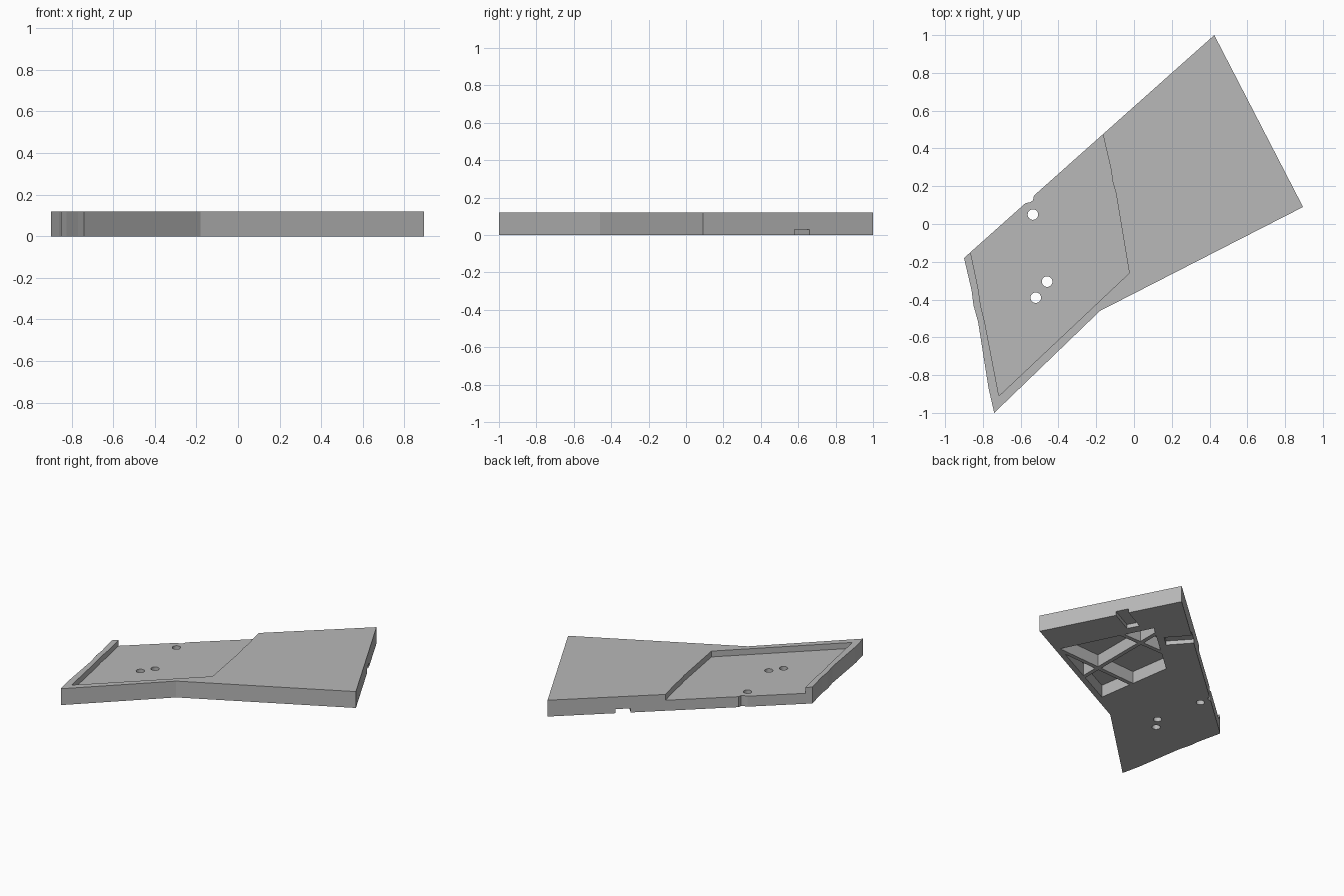
import bpy, bmesh
from mathutils import Vector

cube = bpy.data.objects.get("Cube")
if cube:
    bpy.data.objects.remove(cube)

grey = bpy.data.materials.new("plain_grey")
grey.use_nodes = True
colour = (0.48, 0.48, 0.48, 1)
grey.diffuse_color = colour
grey.node_tree.nodes["Principled BSDF"].inputs["Base Color"].default_value = colour

HEIGHT, FLOOR = 0.12, 0.077


def prism(name, outline, z0, z1):
    """Extrude a flat outline between two heights."""
    bm = bmesh.new()
    face = bm.faces.new([bm.verts.new((x, y, z0)) for x, y in outline])
    top = bmesh.ops.extrude_face_region(bm, geom=[face])["geom"]
    moved = [v for v in top if isinstance(v, bmesh.types.BMVert)]
    bmesh.ops.translate(bm, vec=(0, 0, z1 - z0), verts=moved)
    bmesh.ops.recalc_face_normals(bm, faces=bm.faces)
    mesh = bpy.data.meshes.new(name)
    bm.to_mesh(mesh)
    bm.free()
    mesh.materials.append(grey)
    obj = bpy.data.objects.new(name, mesh)
    bpy.context.collection.objects.link(obj)
    return obj


def cut(target, cutter):
    """Subtract the cutter, then discard it."""
    mod = target.modifiers.new(cutter.name, "BOOLEAN")
    mod.operation, mod.solver, mod.object = "DIFFERENCE", "EXACT", cutter
    cutter.hide_render = True
    bpy.context.view_layer.objects.active = target
    bpy.ops.object.modifier_apply(modifier=mod.name)
    bpy.data.objects.remove(cutter)


def bar(name, start, end, width, z0, z1):
    """Straight bar of a given width between two points."""
    a, b = Vector(start), Vector(end)
    d = (b - a).normalized() * width / 2
    side = Vector((-d.y, d.x))
    return prism(name, [a + side, a - side, b - side, b + side], z0, z1)


# Angled plate with a small nick in its long edge
plate = prism("angled_plate", [
    (-0.9, -0.18), (-0.86, -0.35), (-0.85, -0.43), (-0.825, -0.52),
    (-0.77, -0.87), (-0.74, -1), (-0.18, -0.46), (0.895, 0.09), (0.425, 1),
    (-0.53, 0.15), (-0.535, 0.125), (-0.55, 0.115), (-0.575, 0.11)], 0, HEIGHT)

# Shallow tray in the upper face, open along the long edge
cut(plate, prism("tray_cutter", [
    (-0.865, -0.15), (-0.825, -0.34), (-0.812, -0.43), (-0.79, -0.52),
    (-0.715, -0.91), (-0.025, -0.26), (-0.095, 0.16), (-0.112, 0.22),
    (-0.122, 0.29), (-0.165, 0.475), (-0.35, 0.7), (-1.0, 0.1)], FLOOR, 0.3))

# Screw holes
for x, y in [(-0.535, 0.05), (-0.46, -0.305), (-0.52, -0.39)]:
    bpy.ops.mesh.primitive_cylinder_add(vertices=24, radius=0.028, depth=0.5, location=(x, y, 0))
    hole = bpy.context.object
    hole.name = "hole_cutter"
    hole.data.materials.append(grey)
    cut(plate, hole)

# Slots under two edges
cut(plate, bar("right_slot", (0.453, 0.532), (0.72, 0.67), 0.09, -0.1, 0.03))
cut(plate, bar("back_slot", (0.17, 0.525), (-0.03, 0.748), 0.1, -0.1, 0.03))

# Underside pocket divided by thin ribs
pocket = prism("pocket_cutter", [(0.64, 0), (0.34, 0.61), (-0.07, 0.25), (0.015, -0.315)],
               -0.1, 0.09)
for start, end in [((0.28, -0.6), (0.28, 0.9)),
                   ((-0.5, -0.085), (0.9, 0.0)),
                   ((-0.5, 0.385), (0.9, 0.415))]:
    cut(pocket, bar("rib", start, end, 0.03, -0.3, 0.3))
cut(plate, pocket)
